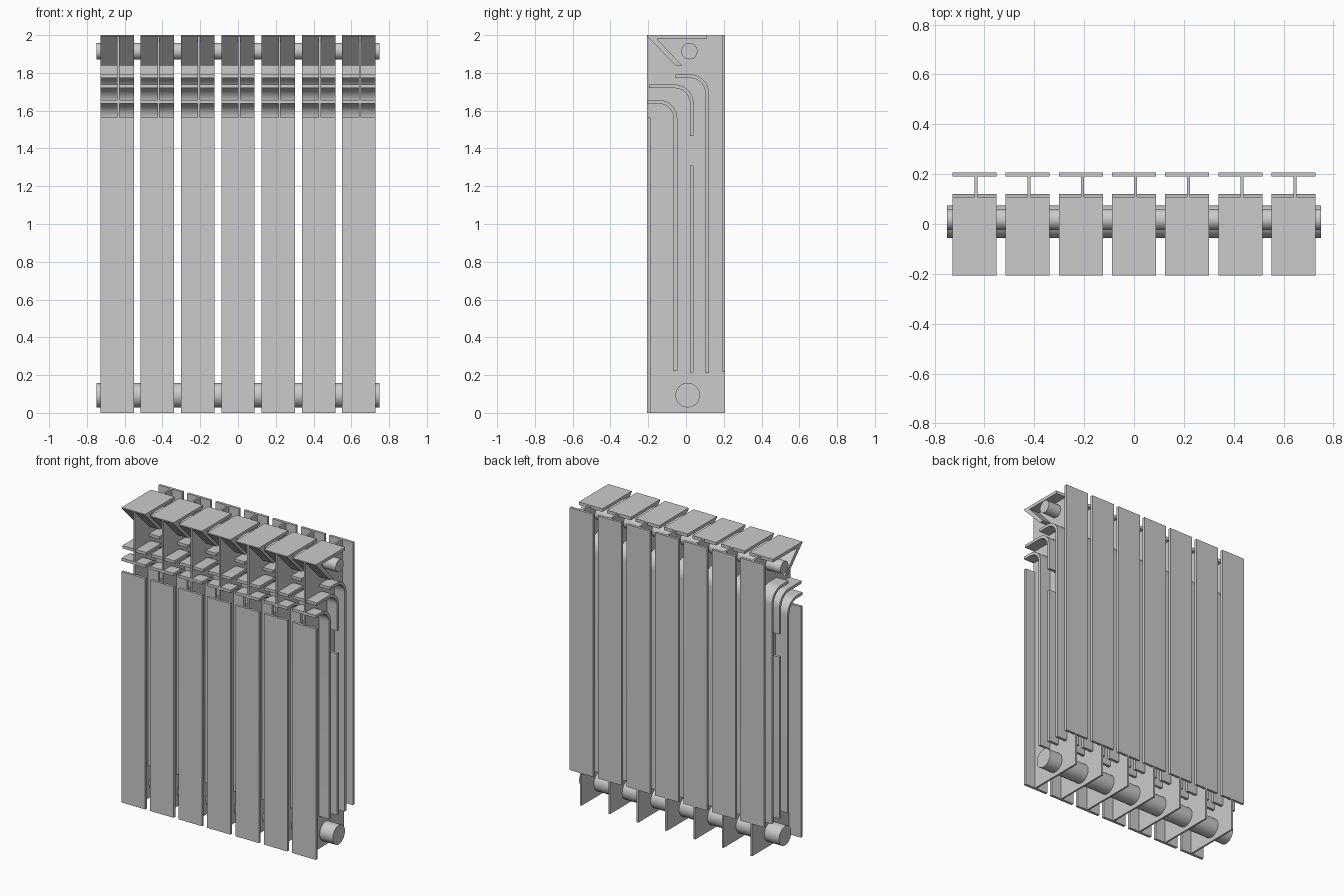
import bpy, bmesh, math

if "Cube" in bpy.data.objects:
    bpy.data.objects.remove(bpy.data.objects["Cube"])

COUNT, PITCH, WIDTH = 7, 0.2133, 0.177
T = 0.019  # fin thickness


def prism(name, profile, x0, x1):
    """Extrude a closed (y, z) profile along x."""
    bm = bmesh.new()
    face = bm.faces.new([bm.verts.new((x0, y, z)) for y, z in profile])
    ext = bmesh.ops.extrude_face_region(bm, geom=[face])
    moved = [v for v in ext["geom"] if isinstance(v, bmesh.types.BMVert)]
    bmesh.ops.translate(bm, vec=(x1 - x0, 0, 0), verts=moved)
    bmesh.ops.recalc_face_normals(bm, faces=bm.faces)
    mesh = bpy.data.meshes.new(name)
    bm.to_mesh(mesh)
    bm.free()
    return mesh


def rect(y0, y1, z0, z1):
    return [(y0, z0), (y1, z0), (y1, z1), (y0, z1)]


def bent_fin(y_start, z_top, y_back, z_bottom, outer=0.1, steps=12):
    """Horizontal lip that bends down into a vertical fin."""
    cy, cz = y_back - outer, z_top - outer

    def arc(r):
        angles = [math.pi / 2 * (1 - i / steps) for i in range(steps + 1)]
        return [(cy + r * math.cos(a), cz + r * math.sin(a)) for a in angles]

    return ([(y_start, z_top)] + arc(outer) + [(y_back, z_bottom), (y_back - T, z_bottom)]
            + arc(outer - T)[::-1] + [(y_start, z_top - T)])


# Side profiles of the full-width parts of one section
profiles = {
    "front_panel": rect(-0.207, -0.189, 0, 1.565),
    "back_panel": rect(0.19, 0.207, 0.22, 2),
    "top_cap": [(-0.207, 2), (-0.207, 1.994), (-0.053, 1.838), (-0.02, 1.838),
                (-0.153, 1.979), (0.108, 1.979), (0.108, 2)],
    "rear_fin": bent_fin(-0.056, 1.792, 0.121, 0.21),
    "middle_fin_upper": bent_fin(-0.197, 1.738, 0.04, 1.465),
    "middle_fin_lower": rect(0.021, 0.04, 0.215, 1.31),
    "front_fin": bent_fin(-0.206, 1.657, -0.046, 0.222),
}
meshes = {n: prism(n, p, -WIDTH / 2, WIDTH / 2) for n, p in profiles.items()}
# Thin central web joining the parts
meshes["web"] = prism("web", rect(-0.206, 0.206, 0.0005, 1.9995), 0, 0.012)

# Repeat the section along x
for i in range(COUNT):
    for name, mesh in meshes.items():
        ob = bpy.data.objects.new(f"{name}_{i + 1}", mesh)
        ob.location.x = (i - (COUNT - 1) / 2) * PITCH
        bpy.context.collection.objects.link(ob)
        if i == 0 and "fin" in name:
            bpy.context.view_layer.objects.active = ob
            ob.select_set(True)
            bpy.ops.object.shade_smooth_by_angle(angle=math.radians(30))
            ob.select_set(False)

# Header pipes
for name, y, z, r in (("upper_pipe", 0.018, 1.915, 0.043), ("lower_pipe", 0.009, 0.094, 0.065)):
    bpy.ops.mesh.primitive_cylinder_add(vertices=48, radius=r, depth=1.5,
                                        location=(0, y, z), rotation=(0, math.pi / 2, 0))
    bpy.context.object.name = name
    bpy.ops.object.shade_smooth_by_angle(angle=math.radians(30))
